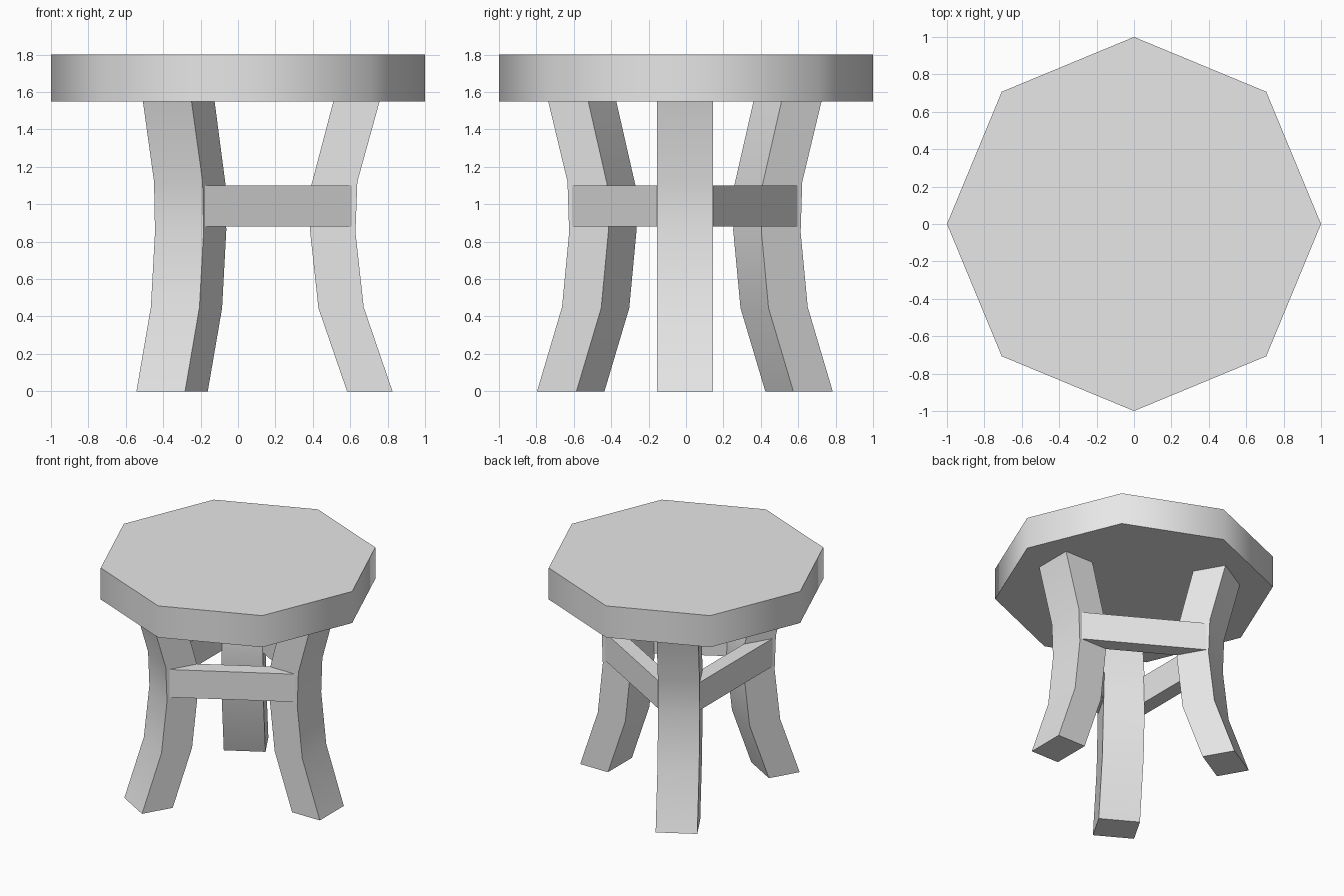
import bpy
import bmesh
from math import radians
from mathutils import Matrix, Vector

cube = bpy.data.objects.get("Cube")
if cube:
    bpy.data.objects.remove(cube, do_unlink=True)

grey = bpy.data.materials.new("light_grey")
grey.use_nodes = True
grey.diffuse_color = (0.8, 0.8, 0.8, 1)
grey.node_tree.nodes["Principled BSDF"].inputs["Base Color"].default_value = (0.8, 0.8, 0.8, 1)

BASE_SHIFT = Matrix.Translation((0, -0.006, 0))


def finish(name, bm, matrix, angle):
    """Turn a bmesh into a placed, smooth-shaded object with sharp corners."""
    bmesh.ops.transform(bm, matrix=matrix, verts=bm.verts)
    bmesh.ops.recalc_face_normals(bm, faces=bm.faces)
    mesh = bpy.data.meshes.new(name)
    bm.to_mesh(mesh)
    bm.free()
    mesh.materials.append(grey)
    obj = bpy.data.objects.new(name, mesh)
    bpy.context.collection.objects.link(obj)
    bpy.ops.object.select_all(action="DESELECT")
    obj.select_set(True)
    bpy.context.view_layer.objects.active = obj
    bpy.ops.object.shade_smooth_by_angle(angle=radians(angle))


def seat():
    bm = bmesh.new()
    bmesh.ops.create_cone(bm, cap_ends=True, segments=8, radius1=1, radius2=1, depth=0.25)
    finish("seat", bm, Matrix.Translation((0, 0, 1.675)), 60)


# Leg side profile: inner x, inner z, outer x, outer z
LEG_PROFILE = [
    (0.583, 0, 0.826, 0),
    (0.43, 0.445, 0.672, 0.45),
    (0.385, 0.86, 0.628, 0.85),
    (0.393, 1.105, 0.638, 1.12),
    (0.51, 1.55, 0.757, 1.55),
]


def leg(name, turn):
    bm = bmesh.new()
    rings = []
    for xi, zi, xo, zo in LEG_PROFILE:
        corners = [(xi, -0.15, zi), (xo, -0.15, zo), (xo, 0.15, zo), (xi, 0.15, zi)]
        rings.append([bm.verts.new(c) for c in corners])
    for low, high in zip(rings, rings[1:]):
        for i in range(4):
            j = (i + 1) % 4
            bm.faces.new((low[i], low[j], high[j], high[i]))
    bm.faces.new(rings[0])
    bm.faces.new(rings[-1])
    finish(name, bm, turn, 40)


def stretcher(name, turn):
    bm = bmesh.new()
    bmesh.ops.create_cube(bm, size=1)
    bmesh.ops.scale(bm, vec=Vector((0.115, 0.92, 0.22)), verts=bm.verts)
    finish(name, bm, turn @ Matrix.Translation((0.3775, 0, 0.99)), 30)


seat()

# Three legs, with a stretcher between each neighbouring pair
for i, side in enumerate(("left", "back_right", "front_right")):
    leg(side + "_leg", BASE_SHIFT @ Matrix.Rotation(radians(120 * i), 4, "Z"))
for i, side in enumerate(("back", "right", "front")):
    stretcher(side + "_stretcher", BASE_SHIFT @ Matrix.Rotation(radians(60 + 120 * i), 4, "Z"))
